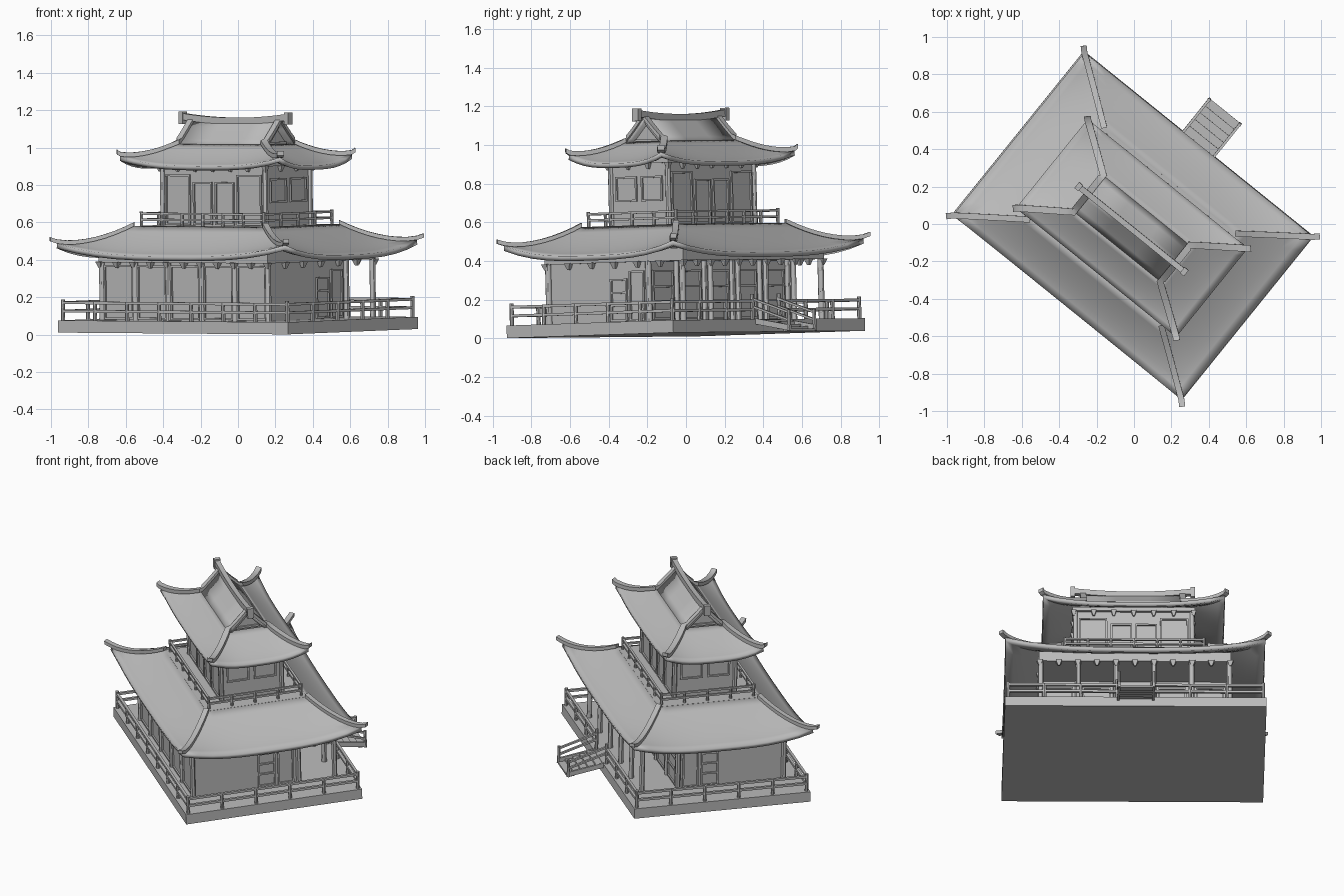
import bpy, bmesh, math
from mathutils import Matrix, Vector

cube = bpy.data.objects.get("Cube")
if cube:
    bpy.data.objects.remove(cube)

grey = bpy.data.materials.new("pale grey")
grey.use_nodes = True
COLOUR = (0.5, 0.5, 0.5, 1)
grey.diffuse_color = COLOUR
grey.node_tree.nodes["Principled BSDF"].inputs["Base Color"].default_value = COLOUR

# The whole building is turned and leans very slightly
PLACE = (Matrix.Translation((0, 0, 0.02)) @ Matrix.Rotation(math.radians(-38.9), 4, 'Z')
         @ Matrix.Rotation(0.026, 4, 'X') @ Matrix.Rotation(0.006, 4, 'Y'))
SIGNS = [(sx, sy) for sx in (-1, 1) for sy in (-1, 1)]


def finish(bm, name, thick=0, fix=True):
    if fix:
        bmesh.ops.recalc_face_normals(bm, faces=bm.faces)
    mesh = bpy.data.meshes.new(name)
    bm.to_mesh(mesh)
    bm.free()
    mesh.materials.append(grey)
    ob = bpy.data.objects.new(name, mesh)
    bpy.context.collection.objects.link(ob)
    ob.matrix_world = PLACE
    if thick:
        mod = ob.modifiers.new("thickness", 'SOLIDIFY')
        mod.thickness, mod.offset = thick, -1
    bpy.ops.object.select_all(action='DESELECT')
    ob.select_set(True)
    bpy.context.view_layer.objects.active = ob
    bpy.ops.object.shade_smooth_by_angle(angle=math.radians(30))
    return ob


def box(bm, lo, hi, turn=Matrix()):
    lo, hi = Vector(lo), Vector(hi)
    m = turn @ Matrix.Translation((lo + hi) / 2) @ Matrix.Diagonal((*(hi - lo), 1))
    bmesh.ops.create_cube(bm, size=1, matrix=m)


def cone(bm, x, y, z0, z1, r0, r1, sides, turn=0):
    m = Matrix.Translation((x, y, (z0 + z1) / 2)) @ Matrix.Rotation(turn, 4, 'Z')
    bmesh.ops.create_cone(bm, cap_ends=True, segments=sides, radius1=r0, radius2=r1,
                          depth=z1 - z0, matrix=m)


def sweep(bm, path, width, height):
    """Rectangular beam whose underside follows the path."""
    pts, rows = [Vector(p) for p in path], []
    for i, p in enumerate(pts):
        d = pts[min(i + 1, len(pts) - 1)] - pts[max(i - 1, 0)]
        side = Vector((-d.y, d.x, 0)).normalized() * width / 2
        up = Vector((0, 0, height))
        rows.append([bm.verts.new(v) for v in (p - side, p + side, p + side + up, p - side + up)])
    for a, b in zip(rows, rows[1:]):
        for k in range(4):
            bm.faces.new((a[k], a[k - 1], b[k - 1], b[k]))
    bm.faces.new(rows[0])
    bm.faces.new(rows[-1][::-1])


def loft(rows, closed):
    bm = bmesh.new()
    vs = [[bm.verts.new(p) for p in r] for r in rows]
    n = len(rows[0])
    for a, b in zip(vs, vs[1:]):
        for j in range(n if closed else n - 1):
            k = (j + 1) % n
            bm.faces.new((a[j], b[j], b[k], a[k]))
    return bm


def skirt_point(inner, outer, power, lift, t, p, q):
    x, y = (inner[i] + (outer[i] - inner[i]) * t for i in (0, 1))
    z = outer[2] + (inner[2] - outer[2]) * max(0, 1 - t) ** power
    return Vector((p * x, q * y, z + lift * min(abs(p), abs(q)) ** 3 * t * t))


def skirt_roof(name, shape, thick):
    """Four-sided flared roof with lifted corners."""
    steps, per = 7, 12
    square = []
    for k in range(4):
        c, s = (1, 0, -1, 0)[k], (0, 1, 0, -1)[k]
        for i in range(per):
            e = -1 + 2 * i / per
            square.append((c - s * e, s + c * e))
    rows = [[skirt_point(*shape, r / steps, p, q) for p, q in square] for r in range(steps + 1)]
    return finish(loft(rows, True), name, thick, False)


def hip_path(shape, sx, sy, extra):
    pts = [skirt_point(*shape, i / 8, sx, sy) for i in range(9)]
    return pts + [pts[-1] + Vector((sx * extra, sy * extra, 0.012))]


def railing(bm, a, b, nx, ny, z, h, r, gap=False):
    def run(p, q, n, skip):
        p, q = Vector(p), Vector(q)
        for i in range(n):
            u, v = p.lerp(q, i / n), p.lerp(q, (i + 1) / n)
            tall = 1.12 if i == 0 else 1
            cone(bm, u.x, u.y, z, z + h * tall, r, r, 8)
            if skip and i == n // 2:
                cone(bm, u.x, u.y, z + h, z + h * 1.3, r, r, 8)
                cone(bm, v.x, v.y, z + h, z + h * 1.3, r, r, 8)
                continue
            for f in (0.45, 0.88):
                lift = Vector((0, 0, z + h * f))
                sweep(bm, (u + lift, v + lift), r * 1.5, r * 1.3)
    run((-a, -b, 0), (a, -b, 0), nx, False)
    run((a, -b, 0), (a, b, 0), ny, False)
    run((a, b, 0), (-a, b, 0), nx, gap)
    run((-a, b, 0), (-a, -b, 0), ny, False)


def panel(bm, quarter, dist, x, width, z0, z1, mid=False):
    """Framed screen on the wall that faces the given quarter turn."""
    turn = Matrix.Rotation(quarter * math.pi / 2, 4, 'Z')
    l, r, w = x - width / 2, x + width / 2, 0.01
    front, back = -dist - 0.009, -dist + 0.004
    bars = [(l, l + w, z0, z1), (r - w, r, z0, z1), (l, r, z0, z0 + w), (l, r, z1 - w, z1)]
    if mid:
        bars += [(l, r, z0 + (z1 - z0) * f, z0 + (z1 - z0) * f + w) for f in (0.35, 0.65)]
    for x0, x1, za, zb in bars:
        box(bm, (x0, front, za), (x1, back, zb), turn)


def brackets(bm, a, b, nx, ny, z0, z1, r):
    spots = [(-a + 2 * a * i / nx, s * b) for i in range(nx + 1) for s in (-1, 1)]
    spots += [(s * a, -b + 2 * b * i / ny) for i in range(1, ny) for s in (-1, 1)]
    for x, y in spots:
        cone(bm, x, y, z0, z1, r * 0.35, r, 4, math.pi / 4)


# Plinth
bm = bmesh.new()
box(bm, (-0.79, -0.553, 0), (0.79, 0.553, 0.065))
finish(bm, "plinth")

# Ground storey walls, with a veranda at the back
bm = bmesh.new()
BACK = 0.22
box(bm, (-0.565, -0.44, 0.06), (0.565, BACK, 0.43))
box(bm, (-0.58, -0.46, 0.375), (0.58, 0.46, 0.44))
finish(bm, "ground_walls")

# Columns, five bays long
bm = bmesh.new()
BAYS = [-0.57 + 0.228 * i for i in range(6)]
for x in BAYS:
    for y in (-0.445, BACK, 0.445):
        cone(bm, x, y, 0.06, 0.38, 0.016, 0.016, 12)
finish(bm, "columns")

# Ground storey screens and end doors
bm = bmesh.new()
for x in BAYS[:-1]:
    panel(bm, 2, BACK, -x - 0.114, 0.17, 0.075, 0.33, True)
    panel(bm, 0, 0.44, x + 0.114, 0.2, 0.07, 0.36)
for quarter, side in ((1, 1), (3, -1)):
    panel(bm, quarter, 0.565, side * 0.02, 0.11, 0.07, 0.29, True)
    panel(bm, quarter, 0.565, side * 0.14, 0.1, 0.07, 0.33)
finish(bm, "ground_screens")

# Brackets below both eaves
bm = bmesh.new()
brackets(bm, 0.575, 0.455, 10, 6, 0.345, 0.378, 0.026)
brackets(bm, 0.362, 0.2, 6, 3, 0.855, 0.888, 0.022)
box(bm, (-0.37, -0.207, 0.886), (0.37, 0.207, 0.91))
finish(bm, "eave_brackets")

# Lower roof and hip beams
LOWER = ((0.45, 0.315, 0.565), (0.785, 0.56, 0.412), 1.35, 0.065)
skirt_roof("lower_roof", LOWER, 0.026)
bm = bmesh.new()
for sx, sy in SIGNS:
    sweep(bm, hip_path(LOWER, sx, sy, 0.026), 0.032, 0.022)
finish(bm, "lower_hip_beams")

# Balcony floor and upper walls
bm = bmesh.new()
box(bm, (-0.45, -0.315, 0.535), (0.45, 0.315, 0.566))
finish(bm, "balcony_floor")
bm = bmesh.new()
box(bm, (-0.353, -0.19, 0.55), (0.353, 0.19, 0.925))
for sx, sy in SIGNS:
    cone(bm, sx * 0.353, sy * 0.19, 0.55, 0.9, 0.014, 0.014, 12)
finish(bm, "upper_walls")

# Upper sliding doors and end windows
bm = bmesh.new()
for s in (-1, 1):
    for quarter in (0, 2):
        panel(bm, quarter, 0.19, s * 0.075, 0.13, 0.57, 0.8)
        panel(bm, quarter, 0.19, s * 0.245, 0.17, 0.57, 0.84)
    for quarter in (1, 3):
        panel(bm, quarter, 0.353, s * 0.085, 0.14, 0.69, 0.82)
finish(bm, "upper_screens")

# Railings
bm = bmesh.new()
railing(bm, 0.77, 0.533, 7, 5, 0.06, 0.105, 0.011, True)
finish(bm, "deck_railing")
bm = bmesh.new()
railing(bm, 0.42, 0.29, 6, 4, 0.56, 0.075, 0.009)
finish(bm, "balcony_railing")

# Stairs with sloping handrails
bm = bmesh.new()
for i in range(5):
    y, z = 0.55 + i * 0.045, 0.062 - i * 0.013
    box(bm, (-0.1, y, z - 0.012), (0.1, y + 0.047, z))
for s in (-1, 1):
    x = s * 0.105
    sweep(bm, ((x, 0.55, 0.04), (x, 0.78, 0)), 0.014, 0.03)
    for f in (0.06, 0.1):
        sweep(bm, ((x, 0.535, 0.065 + f), (x, 0.77, f - 0.01)), 0.014, 0.012)
    cone(bm, x, 0.77, 0, 0.11, 0.01, 0.01, 8)
finish(bm, "stairs")

# Upper roof: flared skirt below, gabled slopes above
UPPER = ((0.295, 0.125, 1.0), (0.55, 0.305, 0.888), 1.3, 0.05)
skirt_roof("upper_roof_skirt", UPPER, 0.024)


def slope_height(y):
    return 1.0 + 0.125 * (1 - abs(y) / 0.125) ** 1.1


rows = [[(u * 0.305, y, slope_height(y)) for u in (1, 0.33, -0.33, -1)]
        for y in [0.125 * i / 4 for i in range(-4, 5)]]
finish(loft(rows, False), "upper_roof_slopes", 0.02, False)

# Gable ends with a small framed triangle
bm = bmesh.new()
box(bm, (-0.297, -0.125, 0.965), (0.297, 0.125, 0.99))
for s in (-1, 1):
    tri = [[bm.verts.new((s * x, y, z)) for y, z in ((-0.118, 0.98), (0.118, 0.98), (0, 1.105))]
           for x in (0.2, 0.272)]
    bm.faces.new(tri[0])
    bm.faces.new(tri[1])
    for k in range(3):
        bm.faces.new((tri[0][k], tri[0][k - 1], tri[1][k - 1], tri[1][k]))
    sweep(bm, ((s * 0.277, -0.08, 1.0), (s * 0.277, 0.08, 1.0)), 0.012, 0.012)
finish(bm, "gables")

# Rake and hip beams in one run
bm = bmesh.new()
for sx, sy in SIGNS:
    rake = [(sx * 0.3, sy * y, slope_height(y) - 0.004) for y in (0.003, 0.04, 0.08, 0.11)]
    sweep(bm, rake + hip_path(UPPER, sx, sy, 0.012), 0.036, 0.024)
finish(bm, "upper_hip_beams")

# Curved ridge with end blocks
bm = bmesh.new()
sweep(bm, [(0.36 * e, 0, 1.105 + 0.022 * e * e) for e in [i / 6 for i in range(-6, 7)]], 0.03, 0.035)
for s in (-1, 1):
    box(bm, (s * 0.362 - 0.014, -0.02, 1.105), (s * 0.362 + 0.014, 0.02, 1.17))
finish(bm, "ridge")
